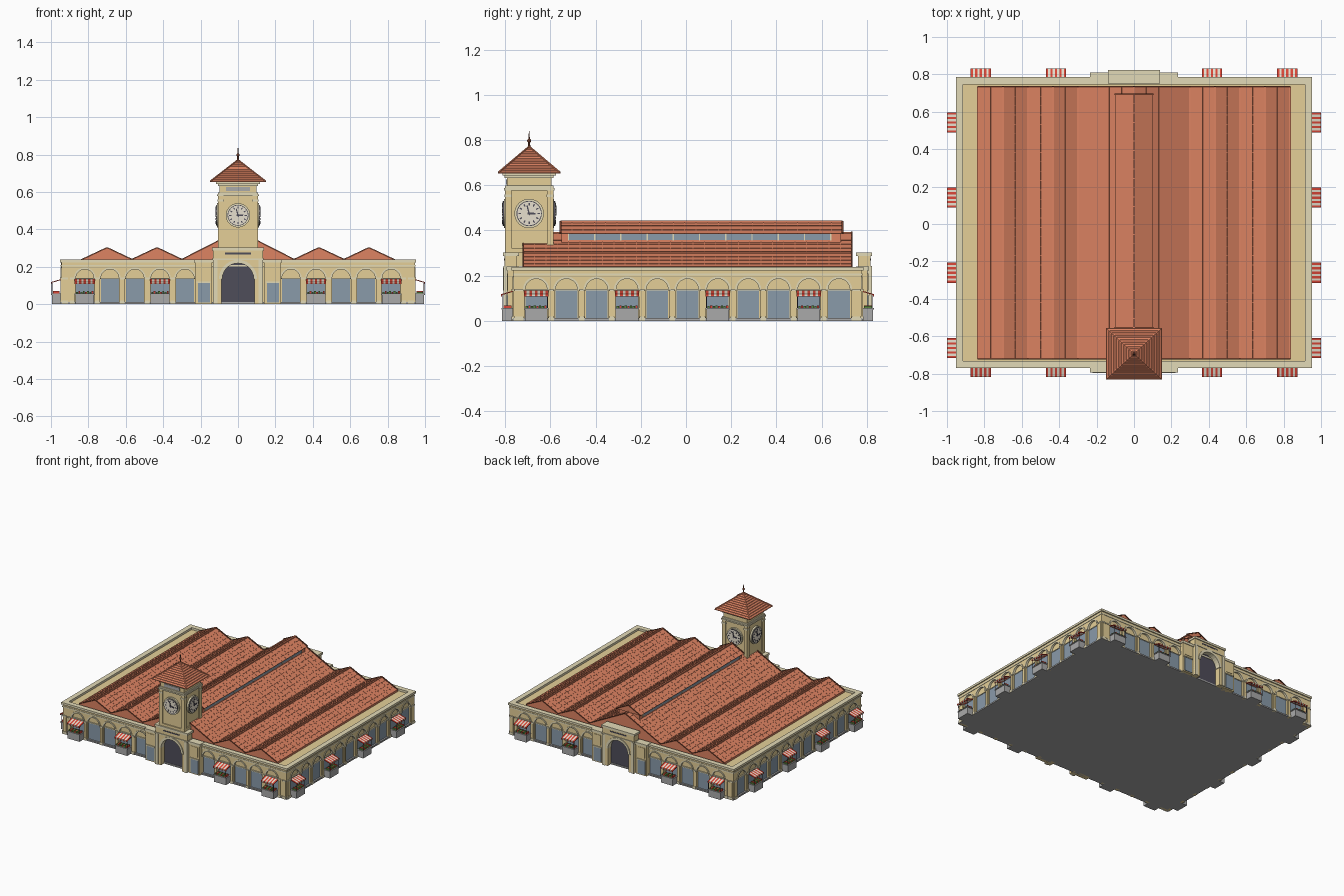
import bpy, bmesh, math
from mathutils import Matrix, Vector

if "Cube" in bpy.data.objects:
    bpy.data.objects.remove(bpy.data.objects["Cube"])

def mat(name, r, g, b):
    m = bpy.data.materials.new(name)
    m.diffuse_color = (*[(c / 255) ** 2.2 for c in (r, g, b)], 1)
    m.use_nodes = True
    m.node_tree.nodes["Principled BSDF"].inputs["Base Color"].default_value = m.diffuse_color
    return m

MATS = {
    "tan": mat("tan stucco", 228, 206, 150), "trim": mat("pale stone", 226, 217, 182),
    "tile": mat("terracotta tile", 220, 130, 98), "brown": mat("dark tile joint", 120, 68, 50),
    "glass": mat("blue grey glass", 136, 153, 168), "dark": mat("charcoal", 80, 78, 90),
    "grey": mat("grey stone", 168, 168, 168), "red": mat("red", 220, 72, 58),
    "white": mat("cream white", 238, 230, 212), "green": mat("green", 96, 136, 66)}
PARTS = {}
I = Matrix.Identity(4)
T = Matrix.Translation

def rz(deg):
    return Matrix.Rotation(math.radians(deg), 4, 'Z')

def bm_for(name, col):
    return PARTS.setdefault(name, (bmesh.new(), col))[0]

def prism(name, col, M, pts, y0, y1):
    """Extrude an (x, z) outline from y0 to y1."""
    bm = bm_for(name, col)
    f = [bm.verts.new(M @ Vector((x, y0, z))) for x, z in pts]
    b = [bm.verts.new(M @ Vector((x, y1, z))) for x, z in pts]
    bm.faces.new(f)
    bm.faces.new(b[::-1])
    for i in range(len(pts)):
        j = (i + 1) % len(pts)
        bm.faces.new((f[j], f[i], b[i], b[j]))

def box(name, col, M, x0, x1, y0, y1, z0, z1):
    prism(name, col, M, [(x0, z0), (x1, z0), (x1, z1), (x0, z1)], y0, y1)

def arc(r, zc, n=14, a0=180, a1=0, cx=0):
    return [(cx + r * math.cos(math.radians(a0 + (a1 - a0) * i / n)),
             zc + r * math.sin(math.radians(a0 + (a1 - a0) * i / n))) for i in range(n + 1)]

def arch_wall(name, M, half, r, spring, top, y0, y1):
    prism(name, "tan", M, [(-half, 0), (-r, 0)] + arc(r, spring) + [(r, 0), (half, 0), (half, top), (-half, top)], y0, y1)

def arch_ring(name, M, r0, r1, spring, y0, y1):
    prism(name, "trim", M, arc(r1, spring) + arc(r0, spring, a0=0, a1=180), y0, y1)

OFF = T((0, 0.007, 0))
BAY = 0.134

# Foundation, wall core and flat roof
box("foundation", "grey", OFF, -.95, .95, -.775, .775, 0, .008)
box("wall_core", "tan", OFF, -.93, .93, -.755, .755, .004, .222)

def stall(M):
    # Counter, produce and striped awning
    box("stall_counter", "grey", M, -.05, .05, -.065, -.012, 0, .05)
    box("stall_counter_top", "grey", M, -.054, .054, -.069, -.012, .05, .056)
    for i in range(8):
        x = -.046 + i * .0118
        c = ("green", "red", "green")[i % 3]
        box("produce_" + c, c, M, x, x + .0095, -.06, -.025, .056, .066 + .003 * (i % 2))
    S = M @ rz(90)
    for i in range(9):
        c = "red" if i % 2 == 0 else "white"
        u = -.054 + i * .012
        prism("awning_" + c, c, S, [(-.012, .135), (-.012, .13), (-.066, .114), (-.066, .107),
                                    (-.07, .107), (-.07, .118)], u, u + .012)
    for x in (-.05, .05):
        box("awning_post", "dark", M, x - .0015, x + .0015, -.066, -.063, .056, .114)

def bay(M, has_stall):
    arch_wall("arcade_wall", M, BAY / 2, .052, .138, .205, -.015, 0)
    arch_ring("arch_moulding", M, .048, .058, .138, -.019, -.004)
    box("bay_window", "glass", M, -.048, .048, -.006, 0, .01, .136)
    box("window_transom", "trim", M, -.052, .052, -.009, 0, .134, .14)
    if has_stall:
        stall(M)

def pier(M, u, w=.008):
    box("pier", "tan", M, u - w, u + w, -.02, 0, 0, .135)
    box("pier_base", "trim", M, u - w - .004, u + w + .004, -.023, 0, 0, .02)
    box("pier_capital", "trim", M, u - w - .004, u + w + .004, -.023, 0, .132, .142)

def cornice(M, half):
    box("cornice", "trim", M, -half - .018, half + .018, -.018, .015, .2, .21)
    box("frieze", "tan", M, -half - .015, half + .015, -.015, .015, .21, .222)
    box("parapet", "trim", M, -half - .023, half + .023, -.023, .015, .222, .238)

def portal(M):
    # Side wings with panels, then the taller arched middle
    for s in (-1, 1):
        W = M @ T((s * .185, 0, 0))
        box("portal_wing", "tan", W, -.045, .045, -.042, 0, 0, .225)
        box("portal_wing_cornice", "trim", W, -.05, .05, -.047, .01, .222, .24)
        box("portal_wing_window", "glass", W, -.03, .034, -.046, -.04, .008, .113)
        box("portal_wing_lintel", "trim", W, -.036, .038, -.049, -.04, .113, .121)
        box("portal_wing_panel", "tan", W, -.028, .03, -.045, -.04, .135, .21)
        box("portal_pilaster", "trim", M, s * .122 - .012, s * .122 + .012, -.06, -.04, 0, .235)
    arch_wall("portal_wall", M, .134, .088, .135, .29, -.055, 0)
    arch_ring("portal_arch_moulding", M, .084, .102, .135, -.061, -.02)
    prism("portal_doorway", "dark", M, [(-.09, .005)] + arc(.089, .135) + [(.09, .005)], -.015, 0)
    box("portal_string_course", "trim", M, -.138, .138, -.06, 0, .236, .243)
    box("portal_nameplate", "dark", M, -.07, .07, -.057, -.05, .266, .275)
    box("portal_cornice", "trim", M, -.14, .14, -.062, .01, .287, .303)

# Arcades on all four sides
for a in (0, 90, 180, 270):
    end = a % 180 == 0
    dist, half = (.755, .93) if end else (.93, .755)
    M = OFF @ rz(a) @ T((0, -dist, 0))
    if end:
        for s in (-1, 1):
            for i in range(5):
                bay(M @ T((s * (.283 + i * BAY), 0, 0)), i in (1, 4))
            for i in range(6):
                pier(M, s * (.216 + i * BAY))
        portal(M)
    else:
        flip = 1 if a == 90 else -1
        for i in range(11):
            bay(M @ T((flip * (i - 5) * BAY, 0, 0)), i in (0, 3, 6, 9))
        for i in range(12):
            pier(M, (i - 5.5) * BAY)
    # Corner piers
    inner = .886 if end else .737
    for s in (-1, 1):
        u0, u1 = sorted((s * inner, s * (half + .015)))
        box("corner_pier", "tan", M, u0, u1, -.015, 0, 0, .205)
        pier(M, s * (half - .004), .012)
    box("plinth", "grey", M, -half - .018, half + .018, -.018, 0, 0, .012)
    cornice(M, half)

# Ridged tile roof
Y0, Y1 = -.72, .733
half_line = [(0, .39), (.3, .237), (.433, .3), (.567, .237), (.7, .3), (.834, .237)]
line = [(-x, z) for x, z in half_line[:0:-1]] + half_line
prism("main_roof", "tile", I, [(-.834, .22)] + line + [(.834, .22)], Y0, Y1)

def slope_detail(name, p, q, y0, y1, courses):
    """Raised tile rows on a slope between two (x, z) points, plus dark end boards."""
    p, q = Vector(p), Vector(q)
    d = (q - p).normalized()
    n = Vector((-d.y, d.x))
    def strip(part, col, a, b, lift, ya, yb):
        prism(part, col, I, [tuple(a - n * .002), tuple(b - n * .002),
                             tuple(b + n * lift), tuple(a + n * lift)], ya, yb)
    rows = round((y1 - y0) / .05)
    for i in range(1, rows):
        y = y0 + (y1 - y0) * i / rows
        strip(name, "tile", p, q, .0012, y - .002, y + .002)
    for i in range(1, courses):
        c = p.lerp(q, i / courses)
        strip(name, "tile", c - d * .002, c + d * .002, .002, y0, y1)
    for y in (y0, y1):
        strip("gable_boards", "brown", p, q, .005, y - .004, y + .004)

for p, q in zip(line, line[1:]):
    slope_detail("roof_tile_rows", p, q, Y0, Y1, 9 if abs(q[0] - p[0]) > .2 else 4)
for x, z in line:
    box("ridge_and_valley_caps", "tile", I, x - .005, x + .005, Y0, Y1, z - .003, z + .004)

# Raised skylight along the middle ridge
box("skylight_wall", "tile", I, -.085, .085, -.55, .685, .33, .388)
sky = [(-.102, .386), (0, .437), (.102, .386)]
prism("skylight_roof", "tile", I, sky, -.555, .693)
for p, q in zip(sky, sky[1:]):
    slope_detail("skylight_tile_rows", p, q, -.555, .693, 3)
box("skylight_ridge", "tile", I, -.006, .006, -.555, .693, .433, .443)
for s in (-1, 1):
    x0, x1 = sorted((s * .08, s * .089))
    box("skylight_glass", "glass", I, x0, x1, -.52, .64, .357, .385)
    for i in range(11):
        y = -.52 + i * .116
        box("skylight_mullion", "trim", I, s * .087 - .004, s * .087 + .004, y - .003, y + .003, .355, .386)

# Clock tower
C = T((0, -.694, 0))
def tower_block(name, col, h, z0, z1):
    box(name, col, C, -h, h, -h, h, z0, z1)
tower_block("tower_shaft", "tan", .099, .24, .645)
tower_block("tower_lower_band", "tan", .107, .3, .322)
tower_block("tower_cornice", "trim", .112, .577, .587)
tower_block("tower_cornice_cap", "trim", .107, .587, .598)
tower_block("tower_eave_moulding", "trim", .108, .632, .642)
tower_block("tower_soffit", "trim", .118, .642, .655)
for a in (0, 90, 180, 270):
    M = C @ rz(a) @ T((0, -.099, 0))
    for s in (-1, 1):
        box("tower_pilaster", "tan", M, s * .092 - .014, s * .092 + .014, -.008, 0, .322, .577)
        box("tower_pilaster_capital", "trim", M, s * .092 - .016, s * .092 + .016, -.01, 0, .548, .56)
    if a == 0:
        box("tower_louvre", "grey", M, -.065, .065, -.004, 0, .604, .626)
    for r, y, c, n in ((.065, -.012, "trim", "clock_surround"), (.056, -.016, "dark", "clock_rim"),
                       (.0525, -.018, "white", "clock_face")):
        prism(n, c, M, arc(r, .475, 32, 360, 0)[:-1], y, 0)
    for i in range(12):
        K = M @ T((0, 0, .475)) @ Matrix.Rotation(i * math.pi / 6, 4, 'Y')
        box("clock_marks", "dark", K, -.0028, .0028, -.02, -.016, .036, .047)
    for ang, ln, w in ((-15, .036, .003), (92, .028, .004)):
        K = M @ T((0, 0, .475)) @ Matrix.Rotation(math.radians(ang), 4, 'Y')
        box("clock_hands", "dark", K, -w, w, -.022, -.016, -.008, ln)

# Stepped pyramid roof with tile lips and hips
def frustum(name, col, r0, r1, z0, z1):
    bm = bm_for(name, col)
    lo, hi = [[bm.verts.new(C @ Vector((sx * r, sy * r * .92, z))) for sx, sy in
               ((-1, -1), (1, -1), (1, 1), (-1, 1))] for r, z in ((r0, z0), (r1, z1))]
    bm.faces.new(lo[::-1])
    bm.faces.new(hi)
    for i in range(4):
        j = (i + 1) % 4
        bm.faces.new((lo[i], lo[j], hi[j], hi[i]))

N = 11
for i in range(N):
    r0, r1 = .147 * (1 - i / N), .147 * (1 - (i + 1) / N)
    z0, z1 = .655 + .115 * i / N, .655 + .115 * (i + 1) / N
    frustum("tower_roof_lips", "tile", r0 + .003, r0 + .003, z0 - .003, z0 + .001)
    frustum("tower_roof", "tile", r0, r1 + .001, z0 + .001, z1)
for sx in (-1, 1):
    for sy in (-1, 1):
        a, b = C @ Vector((sx * .147, sy * .135, .657)), C @ Vector((0, 0, .772))
        R = T((a + b) / 2) @ (b - a).to_track_quat('Z', 'Y').to_matrix().to_4x4()
        bmesh.ops.create_cone(bm_for("tower_hips", "tile"), cap_ends=True, segments=6, radius1=.005,
                              radius2=.004, depth=(b - a).length, matrix=R)

# Finial
fin = bm_for("finial", "brown")
bmesh.ops.create_cone(fin, cap_ends=True, segments=10, radius1=.006, radius2=.001, depth=.08,
                      matrix=C @ T((0, 0, .8)))
bmesh.ops.create_uvsphere(fin, u_segments=10, v_segments=6, radius=.009, matrix=C @ T((0, 0, .797)))

# Turn every part into an object
for name, (bm, col) in PARTS.items():
    bmesh.ops.recalc_face_normals(bm, faces=bm.faces)
    me = bpy.data.meshes.new(name)
    bm.to_mesh(me)
    bm.free()
    me.materials.append(MATS[col])
    bpy.context.collection.objects.link(bpy.data.objects.new(name, me))
